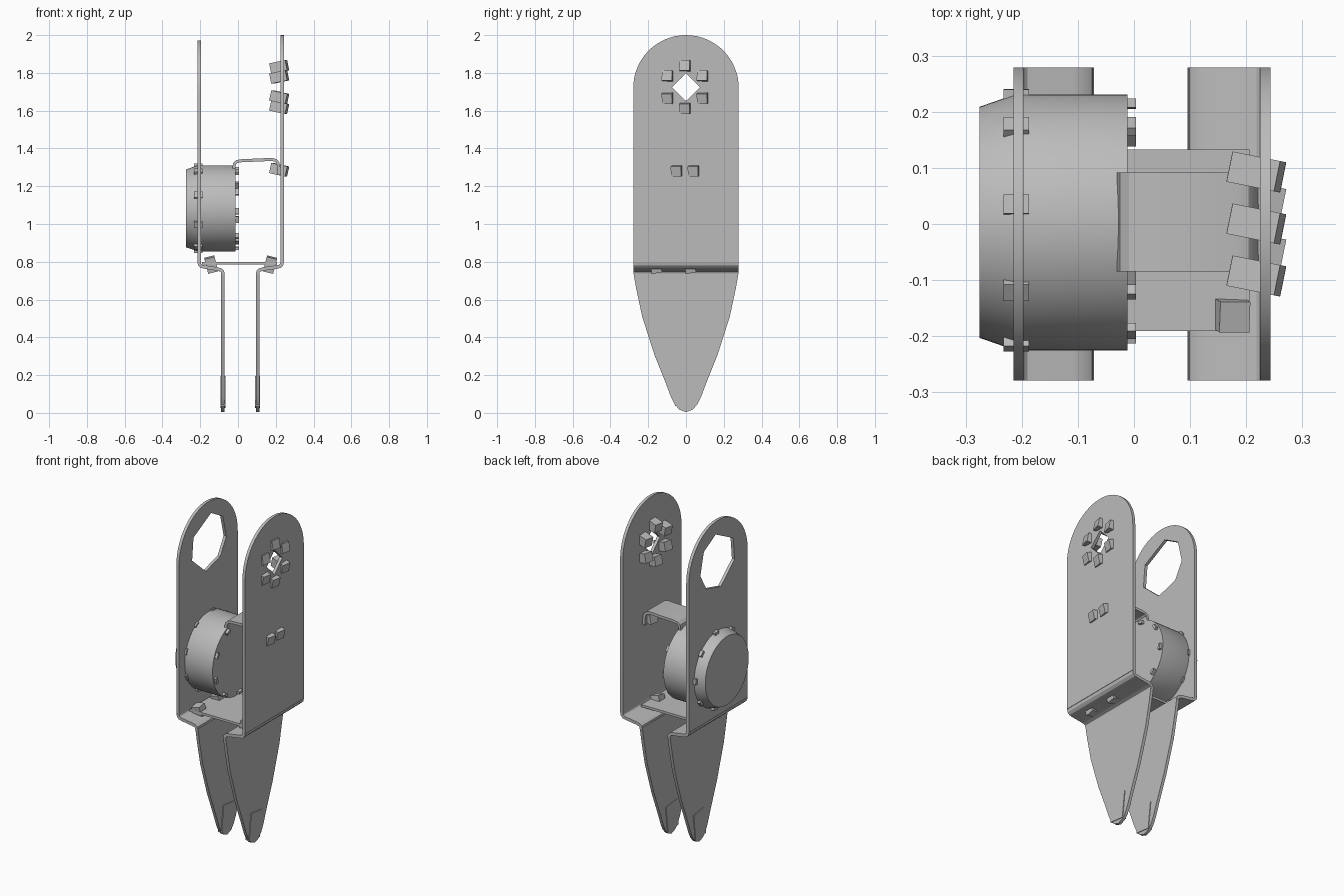
import bpy, bmesh
from math import sin, cos, pi, radians
from mathutils import Matrix, Vector

if "Cube" in bpy.data.objects:
    bpy.data.objects.remove(bpy.data.objects["Cube"])

GREY = (0.5, 0.5, 0.5, 1)
steel = bpy.data.materials.new("plain grey")
steel.use_nodes = True
steel.diffuse_color = GREY
steel.node_tree.nodes["Principled BSDF"].inputs["Base Color"].default_value = GREY


def finish(bm, name, smooth=False):
    bmesh.ops.recalc_face_normals(bm, faces=bm.faces[:])
    mesh = bpy.data.meshes.new(name)
    bm.to_mesh(mesh)
    bm.free()
    obj = bpy.data.objects.new(name, mesh)
    bpy.context.collection.objects.link(obj)
    mesh.materials.append(steel)
    if smooth:
        bpy.ops.object.select_all(action='DESELECT')
        obj.select_set(True)
        bpy.context.view_layer.objects.active = obj
        bpy.ops.object.shade_smooth_by_angle(angle=radians(30))
    return obj


def extrude(name, loops, to_point, direction, smooth=False):
    """Fill an outline (with optional holes) and give it depth."""
    bm = bmesh.new()
    edges = []
    for loop in loops:
        vs = [bm.verts.new(to_point(*p)) for p in loop]
        edges += [bm.edges.new((v, vs[i - 1])) for i, v in enumerate(vs)]
    faces = bmesh.ops.triangle_fill(bm, edges=edges, use_beauty=True)["geom"]
    faces = [f for f in faces if isinstance(f, bmesh.types.BMFace)]
    new = bmesh.ops.extrude_face_region(bm, geom=faces, use_keep_orig=True)["geom"]
    bmesh.ops.translate(bm, vec=direction,
                        verts=[v for v in new if isinstance(v, bmesh.types.BMVert)])
    return finish(bm, name, smooth)


def sheet(name, x, loops, thick):
    return extrude(name, loops, lambda y, z: (x - thick / 2, y, z), (thick, 0, 0), True)


def strip(name, path, y0, y1, thick):
    """Bent strip: thicken an x-z path and extrude it along y."""
    pts = [Vector(p) for p in path]
    left, right = [], []
    for i, p in enumerate(pts):
        d = (pts[min(i + 1, len(pts) - 1)] - pts[max(i - 1, 0)]).normalized()
        n = Vector((-d.y, d.x)) * thick / 2
        left.append(p + n)
        right.append(p - n)
    return extrude(name, [left + right[::-1]], lambda x, z: (x, y0, z),
                   (0, y1 - y0, 0), True)


def box(name, centre, size, rot=Matrix()):
    bm = bmesh.new()
    m = Matrix.Translation(centre) @ rot @ Matrix.Diagonal((*size, 1))
    bmesh.ops.create_cube(bm, size=1, matrix=m)
    return finish(bm, name)


def ring(cy, cz, r, angles):
    return [(cy + r * cos(radians(a)), cz + r * sin(radians(a))) for a in angles]


# Side sheets: rounded plate, stepped flange and tapered blade
T, W, FOLD = 0.018, 0.279, 0.8
HALF_BLADE = [(W, 0.745), (0.264, 0.66), (0.232, 0.51), (0.168, 0.31), (0.112, 0.17),
              (0.08, 0.085), (0.06, 0.045), (0.035, 0.017), (0, 0.004)]
blade_outline = HALF_BLADE + [(-y, z) for y, z in HALF_BLADE[-2::-1]]
diamond = ring(0, 1.725, 0.074, [0, 90, 180, 270])
heptagon = ring(0.005, 1.728, 0.168, [83, 38, -10, -50, -100, -162, 151])

for side, s, px, bx, top, hole in (("left", 1, 0.234, 0.104, 2.0, diamond),
                                   ("right", -1, -0.206, -0.08, 1.972, heptagon)):
    arch = ring(0, top - W, W, range(0, 181, 6))
    sheet(side + "_plate", px, [arch + [(-W, FOLD), (W, FOLD)], hole], T)
    sheet(side + "_blade", bx, [blade_outline], T)
    strip(side + "_flange",
          [(px, FOLD), (px - s * .003, .785), (px - s * .012, .776), (px - s * .03, .772),
           (bx + s * .03, .762), (bx + s * .012, .757), (bx + s * .003, .75), (bx, .735)],
          -W, W, T)
    # Thick pad at the blade tip
    box(side + "_blade_pad", (bx, 0, 0.11), (0.026, 0.1, 0.16), Matrix.Rotation(-0.12, 4, 'X'))
    # Pegs through the flange
    for i, y in enumerate((-0.16, 0.02)):
        box(f"{side}_flange_peg_{i}", (0.17 if s > 0 else -0.142, y, 0.785),
            (0.055, 0.055, 0.08),
            Matrix.Rotation(s * 0.25, 4, 'Y') @ Matrix.Rotation(0.15, 4, 'X'))


# Pegs through the left plate: a ring round the hole and a pair below
def plate_peg(name, y, z, tilt):
    rot = Matrix.Rotation(-0.2, 4, 'Z') @ Matrix.Rotation(tilt, 4, 'Y')
    box(name, (0.218, y, z), (0.088, 0.055, 0.055), rot)


for i, (y, z) in enumerate(ring(0, 1.725, 0.107, range(30, 390, 60))):
    plate_peg(f"ring_peg_{i}", y, z, -0.2 if z > 1.7 else 0.22)
for i, y in enumerate((-0.045, 0.045)):
    plate_peg(f"lower_peg_{i}", y, 1.287, 0.22)

# Shelf between the flanges
box("shelf", (0.008, -0.029, 0.793), (0.395, 0.323, 0.014))

# Bent strap from the drum to the left plate
strip("strap", [(-.022, 1.25), (-.022, 1.30), (-.018, 1.32), (-.006, 1.331), (.02, 1.335),
                (.18, 1.342), (.2, 1.336), (.212, 1.322), (.216, 1.3), (.216, 1.26)],
      -0.085, 0.092, 0.016)

# Drum lying along x, with a chamfered outer end
CY, CZ, R, SEG = 0.003, 1.083, 0.228, 64
bm = bmesh.new()
rows = []
for x, r in ((-0.012, R), (-0.212, R), (-0.275, 0.206)):
    rows.append([bm.verts.new((x, CY + r * cos(2 * pi * k / SEG), CZ + r * sin(2 * pi * k / SEG)))
                 for k in range(SEG)])
for a, b in zip(rows, rows[1:]):
    for k in range(SEG):
        bm.faces.new((a[k - 1], a[k], b[k], b[k - 1]))
bm.faces.new(rows[0])
bm.faces.new(rows[-1])
finish(bm, "drum", True)

# Small tabs round both rims of the drum
for i in range(9):
    for name, x, r, start, size in (("outer_tab", -0.21, 0.222, 8, (0.046, 0.034, 0.03)),
                                    ("inner_tab", -0.01, 0.212, 14, (0.028, 0.034, 0.016))):
        a = radians(start + 40 * i)
        box(f"{name}_{i}", (x, CY + r * sin(a), CZ + r * cos(a)), size,
            Matrix.Rotation(-a, 4, 'X'))
